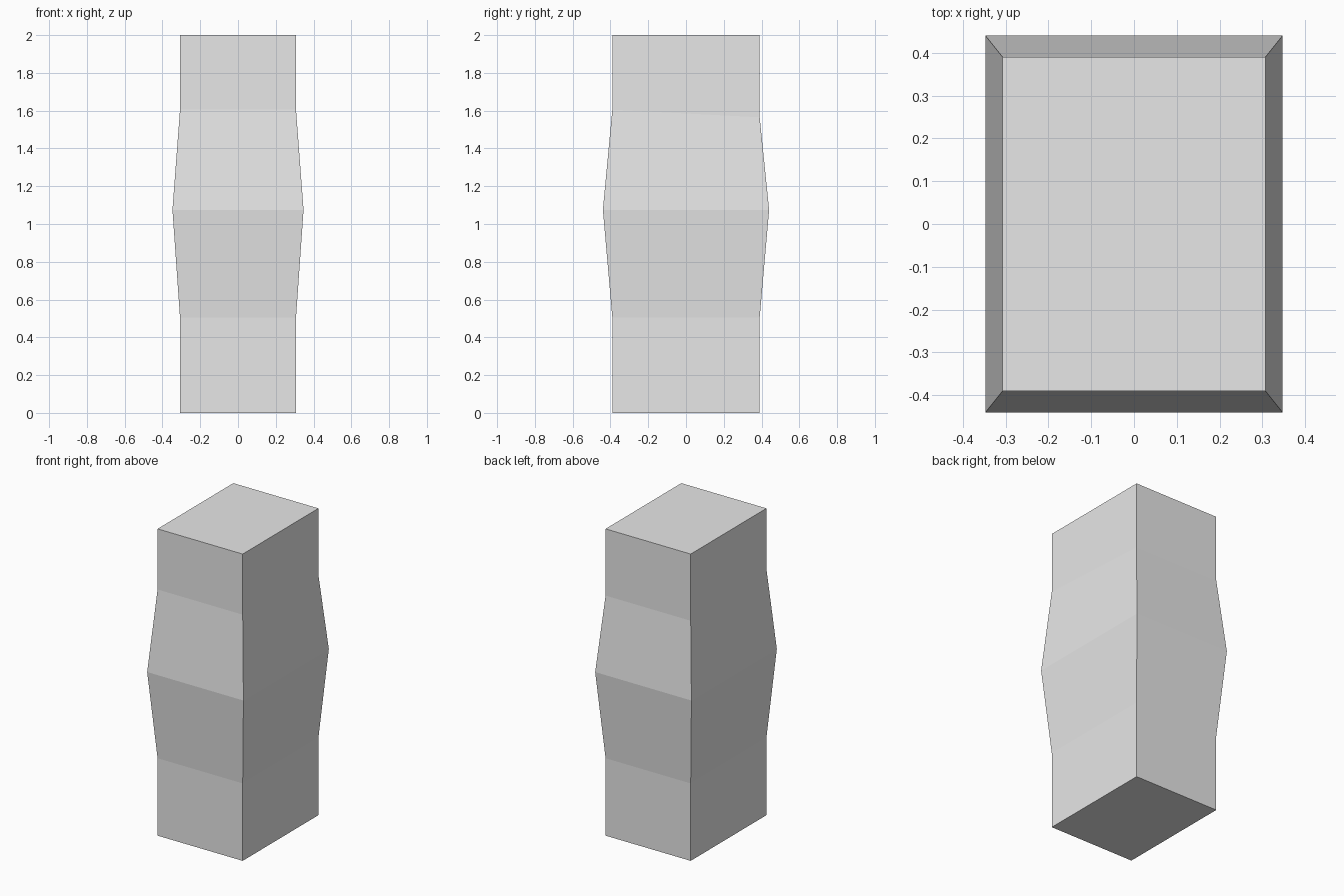
import bpy
import bmesh

cube = bpy.data.objects.get("Cube")
if cube:
    bpy.data.objects.remove(cube, do_unlink=True)

# Plain grey material
grey = bpy.data.materials.new("light grey")
grey.use_nodes = True
colour = (0.8, 0.8, 0.8, 1)
grey.diffuse_color = colour
grey.node_tree.nodes["Principled BSDF"].inputs["Base Color"].default_value = colour

# Ring profile: half width, half depth, front height, back height
END = (0.307, 0.39)
BULGE = (0.347, 0.44)
rings = [
    (*END, 0, 0),
    (*END, 0.505, 0.505),
    (*BULGE, 1.075, 1.075),
    (*END, 1.605, 1.565),
    (*END, 2, 2),
]

# Square column, swollen in the middle
bm = bmesh.new()
loops = []
for w, d, front, back in rings:
    corners = [(-w, -d, front), (w, -d, front), (w, d, back), (-w, d, back)]
    loops.append([bm.verts.new(c) for c in corners])
for low, high in zip(loops, loops[1:]):
    for i in range(4):
        j = (i + 1) % 4
        bm.faces.new((low[i], low[j], high[j], high[i]))
bm.faces.new(loops[0][::-1])
bm.faces.new(loops[-1])
bmesh.ops.recalc_face_normals(bm, faces=bm.faces)

mesh = bpy.data.meshes.new("bulged_column")
bm.to_mesh(mesh)
bm.free()
mesh.materials.append(grey)
column = bpy.data.objects.new("bulged_column", mesh)
bpy.context.collection.objects.link(column)
